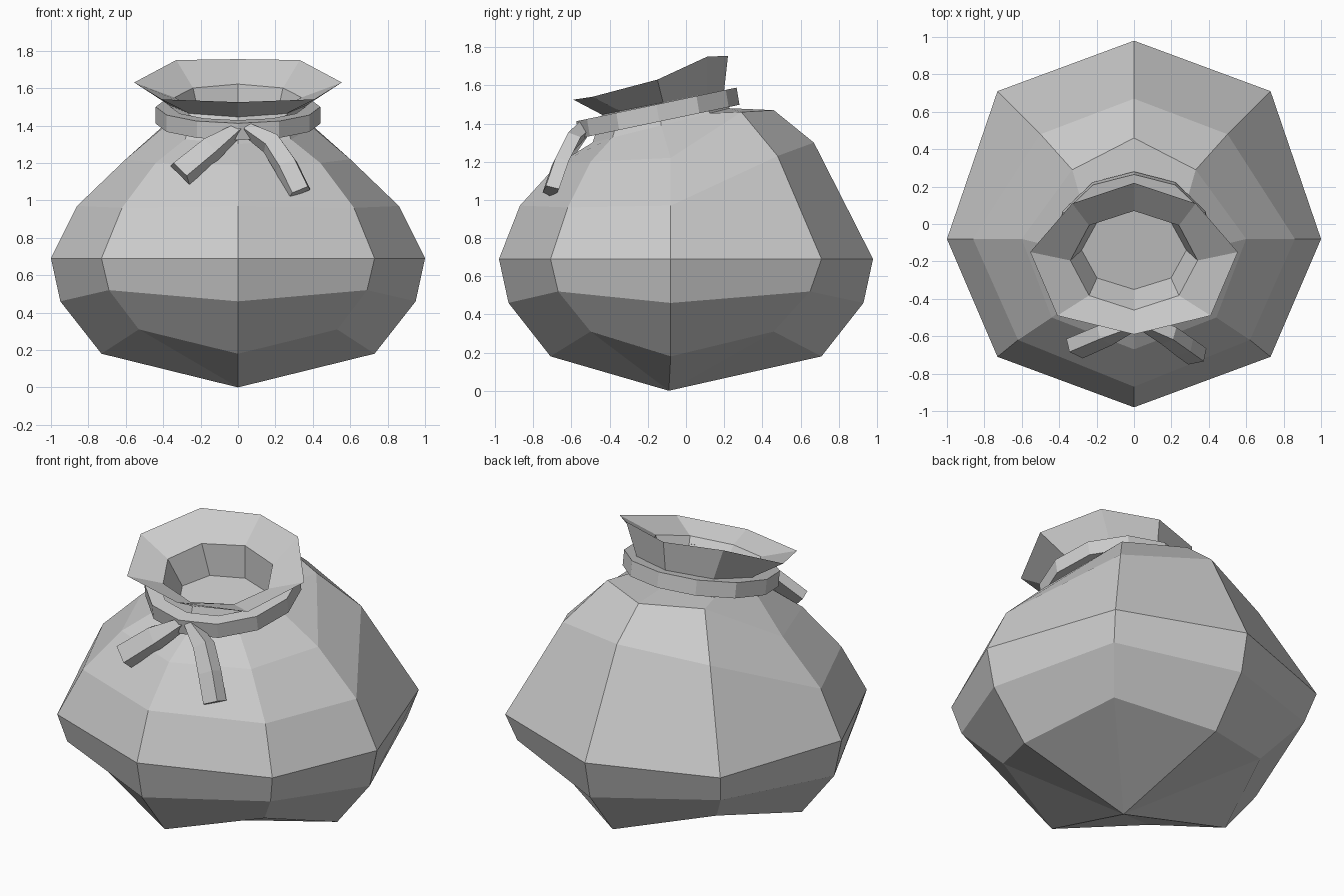
import bpy, bmesh, math
from mathutils import Vector

if "Cube" in bpy.data.objects:
    bpy.data.objects.remove(bpy.data.objects["Cube"])


def finish(bm, name):
    bmesh.ops.recalc_face_normals(bm, faces=bm.faces)
    me = bpy.data.meshes.new(name)
    bm.to_mesh(me)
    bm.free()
    ob = bpy.data.objects.new(name, me)
    bpy.context.collection.objects.link(ob)
    return ob


def sym_ring(f, fd, s, bd, b):
    """Eight-sided ring from front, front diagonal, side, back diagonal, back."""
    right = [Vector(p) for p in (fd, s, bd)]
    left = [Vector((-p.x, p.y, p.z)) for p in reversed(right)]
    return [Vector((0, *f))] + right + [Vector((0, *b))] + left


def tilt_ring(cy, cz, rx, ry, slope, n=8):
    """Ellipse that rises towards the back, starting at the front."""
    pts = []
    for i in range(n):
        a = 2 * math.pi * i / n
        y = -ry * math.cos(a)
        pts.append(Vector((rx * math.sin(a), cy + y, cz + slope * y)))
    return pts


def loft(bm, rings, closed=False):
    vs = [[bm.verts.new(p) for p in r] for r in rings]
    pairs = list(zip(vs, vs[1:])) + ([(vs[-1], vs[0])] if closed else [])
    for a, b in pairs:
        n = len(a)
        for i in range(n):
            j = (i + 1) % n
            bm.faces.new((a[i], a[j], b[j], b[i]))
    return vs


# Sack: belly, shoulders, gathered neck, flared mouth and inner floor
rings = [
    sym_ring((-.71, .18), (.53, -.50, .31), (.73, -.08, .18), (.53, .46, .31), (.71, .18)),
    sym_ring((-.93, .46), (.69, -.67, .52), (.95, -.08, .46), (.69, .65, .52), (.93, .46)),
    sym_ring((-.98, .69), (.73, -.71, .69), (1, -.08, .69), (.73, .71, .69), (.98, .69)),
    sym_ring((-.87, .97), (.62, -.62, .96), (.86, -.08, .97), (.50, .48, 1.23), (.67, 1.30)),
    sym_ring((-.67, 1.19), (.44, -.50, 1.20), (.60, -.08, 1.22), (.33, .29, 1.46), (.46, 1.47)),
    tilt_ring(-.13, 1.39, .40, .36, .25),
    tilt_ring(-.13, 1.45, .36, .33, .2),
    tilt_ring(-.12, 1.51, .37, .32, .2),
    sym_ring((-.59, 1.525), (.41, -.49, 1.54), (.555, -.15, 1.63), (.33, .11, 1.75), (.22, 1.755)),
    tilt_ring(-.195, 1.55, .34, .265, .27),
    tilt_ring(-.14, 1.38, .28, .21, .2),
]
bm = bmesh.new()
vs = loft(bm, rings)
base = bm.verts.new((0, -.09, 0))
for i in range(8):
    bm.faces.new((base, vs[0][(i + 1) % 8], vs[0][i]))
bm.faces.new(vs[-1])
finish(bm, "sack")

# Cord band around the neck
bm = bmesh.new()
loft(bm, [tilt_ring(cy, cz, r, r - .02, .21, 12) for cy, cz, r in
          ((-.14, 1.41, .44), (-.155, 1.50, .44), (-.155, 1.50, .36), (-.14, 1.41, .36))], True)
finish(bm, "cord_band")


# Two hanging cord tails, each a tapered four-sided strip
def tail(name, path, widths):
    bm = bmesh.new()
    pts = [Vector(p) for p in path]
    sections = []
    for i, p in enumerate(pts):
        d = (pts[min(i + 1, len(pts) - 1)] - pts[max(i - 1, 0)]).normalized()
        side = d.cross(Vector((0, -1, .5))).normalized() * widths[i] / 2
        out = side.cross(d).normalized()
        if out.y > 0:
            out = -out
        sections.append([p - side - out * .035, p + side - out * .035,
                         p + side * .7 + out * .035, p - side * .7 + out * .035])
    v = loft(bm, sections)
    bm.faces.new(v[0])
    bm.faces.new(v[-1])
    finish(bm, name)


tail("cord_tail_left", [(.0, -.53, 1.38), (-.15, -.60, 1.28), (-.31, -.67, 1.15)], (.06, .14, .15))
tail("cord_tail_right", [(.05, -.53, 1.38), (.18, -.60, 1.31), (.26, -.66, 1.19), (.33, -.71, 1.045)],
     (.06, .12, .13, .13))
